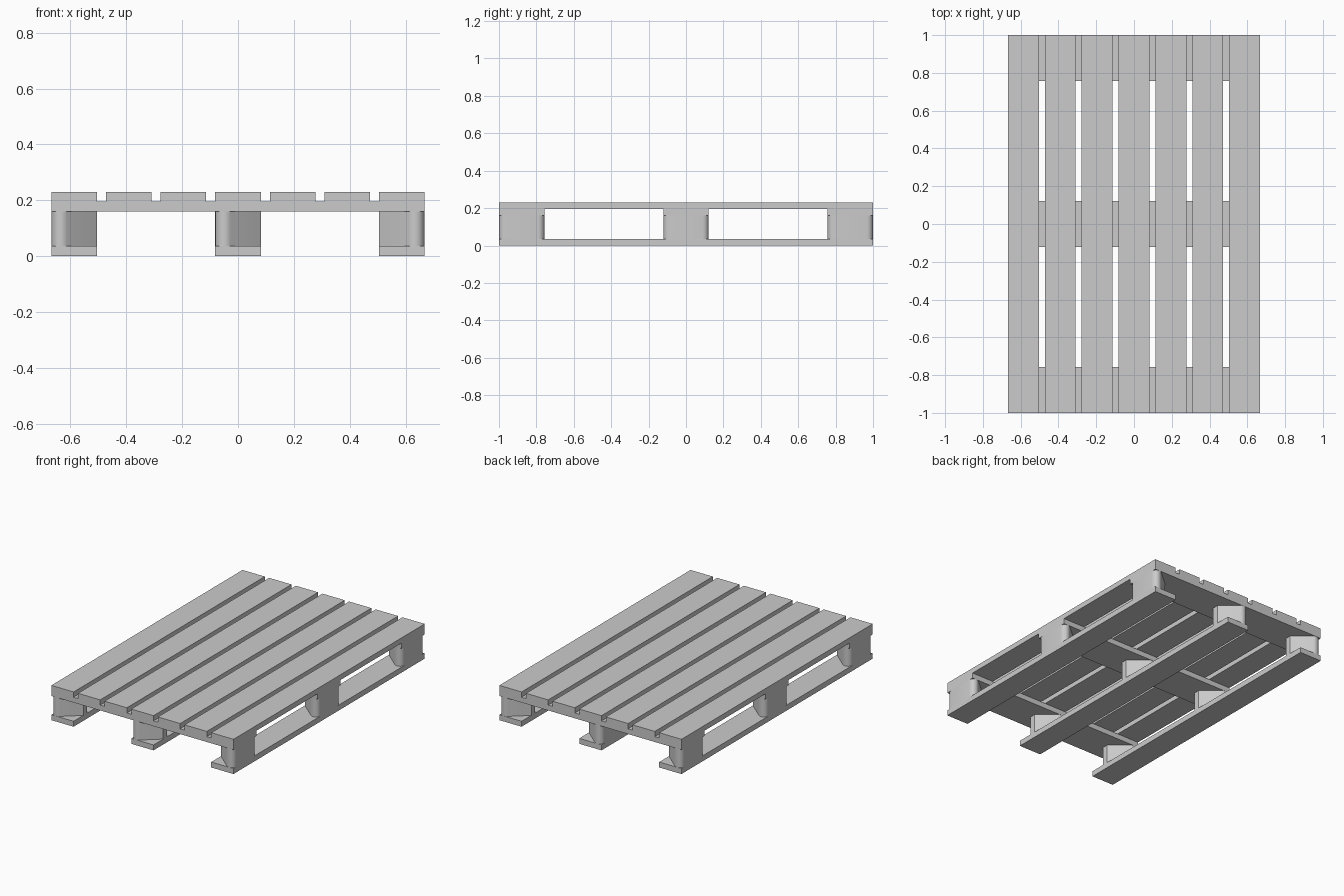
import bpy
import bmesh
import math

cube = bpy.data.objects.get("Cube")
if cube:
    bpy.data.objects.remove(cube, do_unlink=True)

# Main sizes
HALF_X, HALF_Y = 0.667, 1.0
BOARD_W = 0.163                      # board and block width
SUPPORT_L = 0.243                    # cross board and block length along y
Z = [0.0, 0.036, 0.16, 0.195, 0.23]  # layer heights
SUPPORT_Y = [-HALF_Y + SUPPORT_L / 2, 0.0, HALF_Y - SUPPORT_L / 2]
EDGE_X = HALF_X - BOARD_W / 2

grey = bpy.data.materials.new("light_grey")
grey.use_nodes = True
colour = (0.6, 0.6, 0.6, 1.0)
grey.diffuse_color = colour
grey.node_tree.nodes["Principled BSDF"].inputs["Base Color"].default_value = colour


def prism(name, outline, z0, z1, smooth=False):
    """Extrude a plan outline (counter-clockwise x, y points) from z0 to z1."""
    bm = bmesh.new()
    face = bm.faces.new([bm.verts.new((x, y, z0)) for x, y in outline])
    top = bmesh.ops.extrude_face_region(bm, geom=[face])["geom"]
    moved = [v for v in top if isinstance(v, bmesh.types.BMVert)]
    bmesh.ops.translate(bm, verts=moved, vec=(0, 0, z1 - z0))
    bmesh.ops.recalc_face_normals(bm, faces=bm.faces)
    mesh = bpy.data.meshes.new(name)
    bm.to_mesh(mesh)
    bm.free()
    mesh.materials.append(grey)
    obj = bpy.data.objects.new(name, mesh)
    bpy.context.collection.objects.link(obj)
    if smooth:
        bpy.ops.object.select_all(action="DESELECT")
        obj.select_set(True)
        bpy.context.view_layer.objects.active = obj
        bpy.ops.object.shade_smooth_by_angle(angle=math.radians(30))
    return obj


def board(name, x, y, w, l, z0, z1):
    a, b = w / 2, l / 2
    return prism(name, [(x - a, y - b), (x + a, y - b), (x + a, y + b), (x - a, y + b)], z0, z1)


def block_outline(x, y, side):
    """Wedge with its wide face on the given x side and two rounded corners."""
    r, slope, tip = 0.033, math.radians(42), 0.02
    cx, cy = BOARD_W / 2 - r, SUPPORT_L / 2 - r
    half = []
    for i in range(9):
        t = (math.pi / 2 + slope) * i / 8
        half.append((cx + r * math.cos(t), cy + r * math.sin(t)))
    half.append((-BOARD_W / 2, tip))
    points = half + [(px, -py) for px, py in reversed(half)]
    return [(x + side * px, y + py) for px, py in points]


# Deck boards
for i in range(7):
    x = -EDGE_X + i * EDGE_X / 3
    board(f"deck_board_{i + 1}", x, 0, BOARD_W, 2 * HALF_Y, Z[3], Z[4])

# Cross boards under the deck
for place, y in zip(("front", "middle", "back"), SUPPORT_Y):
    board(f"{place}_cross_board", 0, y, 2 * HALF_X, SUPPORT_L, Z[2], Z[3])

# Runners on the floor, each with three wedge blocks
for name, x, side in (("right", -EDGE_X, -1), ("centre", 0.0, -1), ("left", EDGE_X, 1)):
    board(f"{name}_runner", x, 0, BOARD_W, 2 * HALF_Y, Z[0], Z[1])
    for place, y in zip(("front", "middle", "back"), SUPPORT_Y):
        prism(f"{place}_{name}_block", block_outline(x, y, side), Z[1], Z[2], smooth=True)
